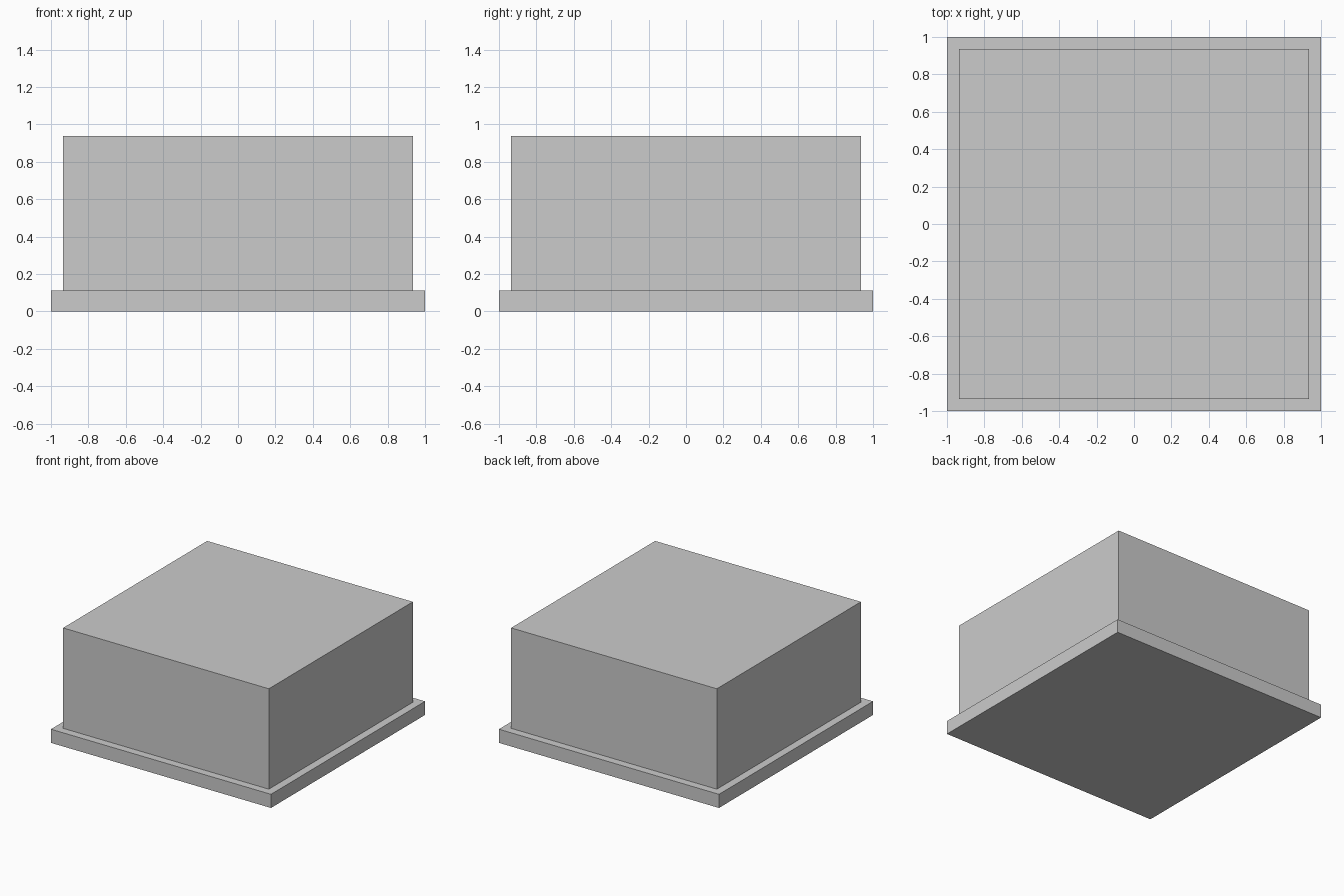
import bpy

if "Cube" in bpy.data.objects:
    bpy.data.objects.remove(bpy.data.objects["Cube"])


def box(name, width, depth, z_low, z_high):
    """Axis-aligned box centred on x = y = 0, spanning z_low to z_high."""
    bpy.ops.mesh.primitive_cube_add(size=1, location=(0, 0, (z_low + z_high) / 2))
    obj = bpy.context.object
    obj.name = name
    obj.scale = (width, depth, z_high - z_low)
    bpy.ops.object.transform_apply(location=False, rotation=False, scale=True)
    return obj


BASE_TOP = 0.112

# Thin square plinth
box("base_plate", 2.0, 2.0, 0.0, BASE_TOP)

# Slightly inset block standing on it
box("main_block", 1.87, 1.87, BASE_TOP, 0.937)
